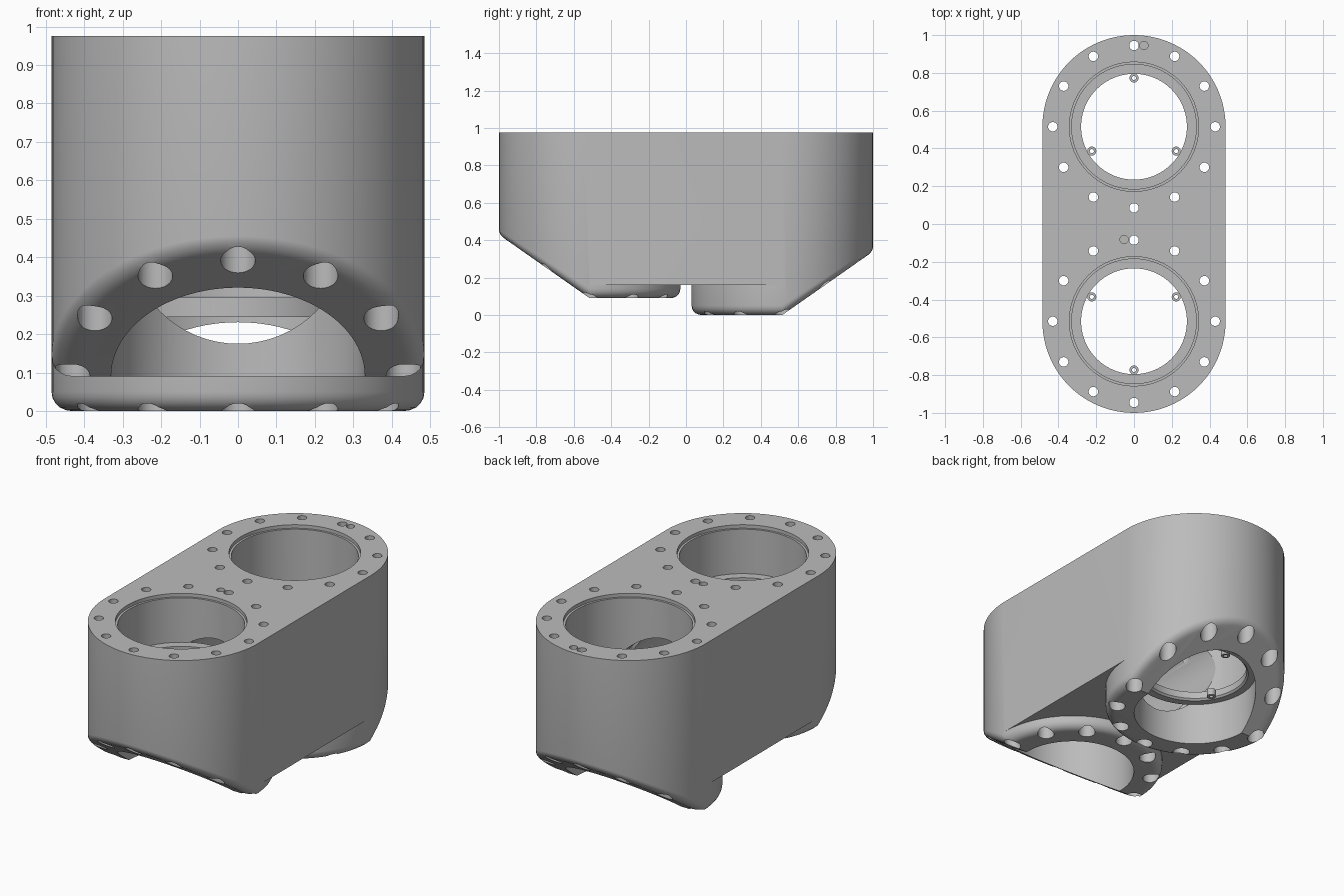
import bpy, bmesh
from math import sin, cos, pi, radians

if "Cube" in bpy.data.objects:
    bpy.data.objects.remove(bpy.data.objects["Cube"])

R, CY, TOP, SLOPE = 0.485, 0.515, 0.975, 0.7
SEG = 96

grey = bpy.data.materials.new("plain grey")
grey.use_nodes = True
grey.diffuse_color = (0.5, 0.5, 0.5, 1)
grey.node_tree.nodes["Principled BSDF"].inputs["Base Color"].default_value = (0.5, 0.5, 0.5, 1)


def finish(bm, name):
    bmesh.ops.recalc_face_normals(bm, faces=bm.faces[:])
    me = bpy.data.meshes.new(name)
    bm.to_mesh(me)
    bm.free()
    ob = bpy.data.objects.new(name, me)
    bpy.context.collection.objects.link(ob)
    me.materials.append(grey)
    return ob


def bridge(bm, a, b):
    n = len(a)
    for i in range(n):
        j = (i + 1) % n
        bm.faces.new((a[i], a[j], b[j], b[i]))


def lathe(bm, x, y, profile, seg, ring=False):
    """Turn (radius, height) points; a ring closes on itself, a solid is capped."""
    loops = [[bm.verts.new((x + r * cos(2 * pi * i / seg), y + r * sin(2 * pi * i / seg), z))
              for i in range(seg)] for r, z in profile]
    for a, b in zip(loops, loops[1:]):
        bridge(bm, a, b)
    if ring:
        bridge(bm, loops[-1], loops[0])
    else:
        bm.faces.new(loops[0])
        bm.faces.new(loops[-1])


def boolean(ob, other, op):
    mod = ob.modifiers.new(op, 'BOOLEAN')
    mod.operation, mod.solver, mod.object = op, 'EXACT', other
    dg = bpy.context.evaluated_depsgraph_get()
    me = bpy.data.meshes.new_from_object(ob.evaluated_get(dg))
    ob.modifiers.clear()
    ob.data = me
    bpy.data.objects.remove(other)


def tube_solid(side, base, name):
    """Upright cylinder with a rounded foot, its outer half sliced at a slope."""
    bm = bmesh.new()
    steps = [radians(90 * k / 5) for k in range(6)]
    loops = []
    for t in steps:
        loop = []
        for i in range(SEG):
            a = 2 * pi * i / SEG
            out = max(0.0, side * sin(a))
            fillet = 0.05 * (1 - 0.5 * out)
            r = R - fillet * (1 - sin(t))
            dy = r * sin(a)
            z = base + SLOPE * max(0.0, side * dy) + fillet * (1 - cos(t))
            loop.append(bm.verts.new((r * cos(a), side * CY + dy, z)))
        loops.append(loop)
    loops.append([bm.verts.new((R * cos(2 * pi * i / SEG), side * CY + R * sin(2 * pi * i / SEG), TOP))
                  for i in range(SEG)])
    for a, b in zip(loops, loops[1:]):
        bridge(bm, a, b)
    foot, h = loops[0], SEG // 2
    bm.faces.new(foot[:h + 1])
    bm.faces.new(foot[h:] + foot[:1])
    bm.faces.new(loops[-1])
    return finish(bm, name)


# Housing: two tubes joined by a block
body = tube_solid(-1, 0.09, "housing")
boolean(body, tube_solid(1, 0.0, "back_tube"), 'UNION')
bm = bmesh.new()
bmesh.ops.create_cube(bm, size=1)
for v in bm.verts:
    v.co = (v.co.x * 2 * R, v.co.y * 2 * CY, TOP if v.co.z > 0 else 0.16)
boolean(body, finish(bm, "block"), 'UNION')

# Main bores with a shallow rim recess
bm = bmesh.new()
for s in (-1, 1):
    lathe(bm, 0, s * CY, [(0.33, -0.2), (0.33, 0.955), (0.342, 0.955), (0.342, 1.1)], SEG)
boolean(body, finish(bm, "bores"), 'DIFFERENCE')

# Passage between the bores
bm = bmesh.new()
lathe(bm, 0, 0, [(0.285, -0.4), (0.285, 0.4)], 64)
for v in bm.verts:
    v.co = (v.co.x, v.co.z, 0.46 + v.co.y)
boolean(body, finish(bm, "passage"), 'DIFFERENCE')

# Bolt holes, wide from below and narrow at the top, plus two blind pin holes
bm = bmesh.new()
for s in (-1, 1):
    for k in range(12):
        a = k * pi / 6
        lathe(bm, 0.43 * cos(a), s * CY + 0.43 * sin(a),
              [(0.045, -0.2), (0.045, 0.8), (0.025, 0.8), (0.025, 1.1)], 24)
for x, y in ((0.052, 0.945), (-0.052, -0.082)):
    lathe(bm, x, y, [(0.022, 0.92), (0.022, 1.1)], 20)
boolean(body, finish(bm, "bolt_holes"), 'DIFFERENCE')
parts = [body]

# Seat rings inside the bores, each with three drilled lugs
for s, z, label in ((-1, 0.65, "front"), (1, 0.245, "back")):
    bm = bmesh.new()
    lathe(bm, 0, s * CY, [(0.334, z), (0.29, z), (0.28, z + 0.01), (0.28, z + 0.05),
                          (0.334, z + 0.05)], SEG, True)
    parts.append(finish(bm, label + "_seat_ring"))
    bm = bmesh.new()
    for k in range(3):
        a = s * pi / 2 + k * 2 * pi / 3
        lathe(bm, 0.258 * cos(a), s * CY + 0.258 * sin(a),
              [(0.024, z), (0.011, z), (0.011, z + 0.04), (0.024, z + 0.04)], 20, True)
    parts.append(finish(bm, label + "_seat_lugs"))

# Smooth shading with sharp edges kept
bpy.ops.object.select_all(action='DESELECT')
for ob in parts:
    ob.select_set(True)
bpy.context.view_layer.objects.active = body
bpy.ops.object.shade_smooth_by_angle(angle=radians(30))
